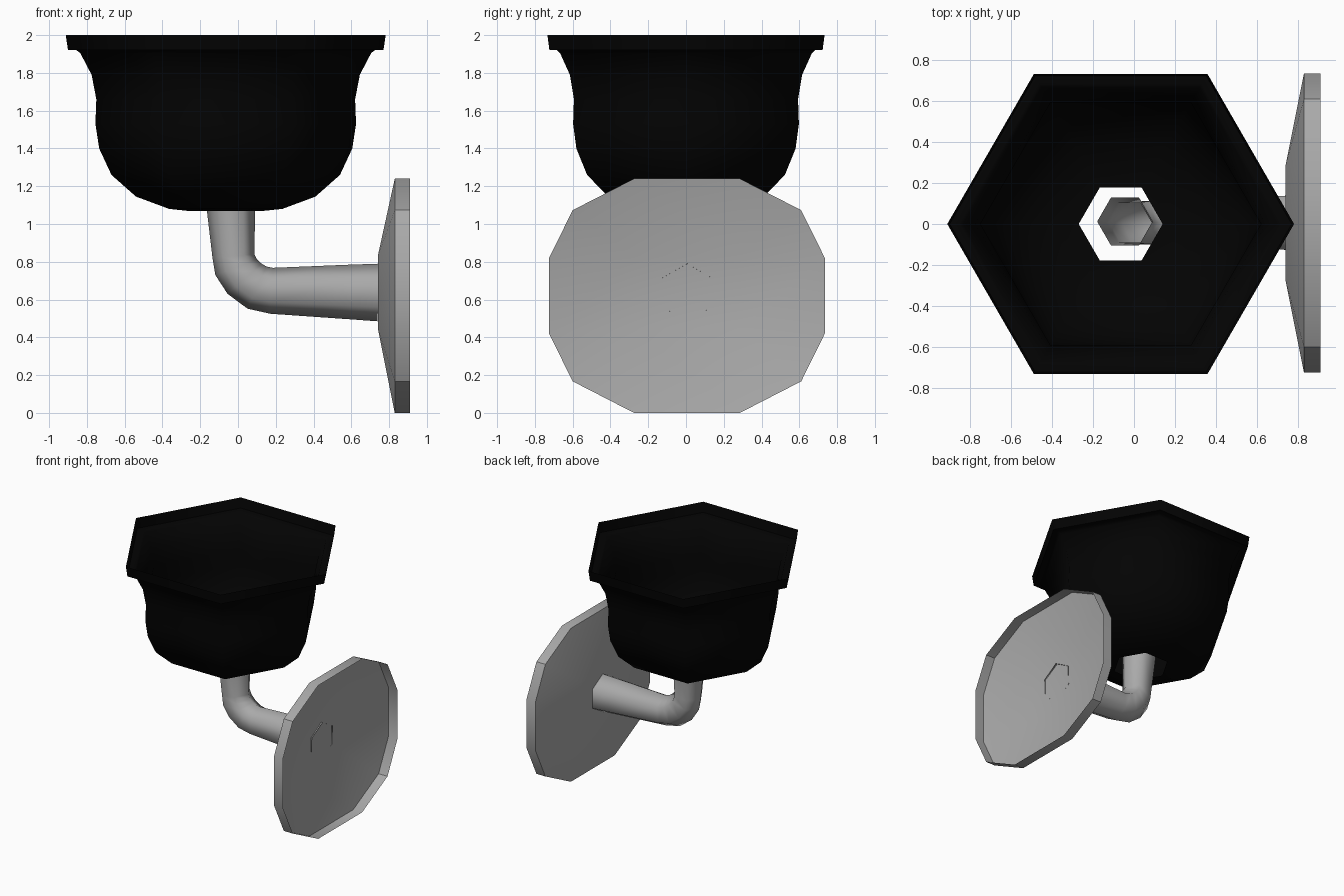
import bpy, bmesh, math
from mathutils import Vector

if "Cube" in bpy.data.objects:
    bpy.data.objects.remove(bpy.data.objects["Cube"])


def make_object(name, bm, angle, grey):
    mesh = bpy.data.meshes.new(name)
    bm.to_mesh(mesh)
    bm.free()
    obj = bpy.data.objects.new(name, mesh)
    bpy.context.collection.objects.link(obj)
    bpy.ops.object.select_all(action='DESELECT')
    obj.select_set(True)
    bpy.context.view_layer.objects.active = obj
    bpy.ops.object.shade_smooth_by_angle(angle=math.radians(angle))
    mat = bpy.data.materials.new(name + "_colour")
    mat.diffuse_color = (grey, grey, grey, 1)
    mat.use_nodes = True
    mat.node_tree.nodes["Principled BSDF"].inputs["Base Color"].default_value = mat.diffuse_color
    mesh.materials.append(mat)
    return obj


def bridge(bm, a, b):
    n = len(a)
    for i in range(n):
        j = (i + 1) % n
        bm.faces.new((a[i], a[j], b[j], b[i]))


SIDES = 6
ANGLES = [math.tau * i / SIDES for i in range(SIDES)]

# Hexagonal open shade with a hole in the bottom: (radius, z) profile
profile = [(0.205, 1.07), (0.3, 1.08), (0.475, 1.145), (0.605, 1.26),
           (0.67, 1.4), (0.69, 1.53), (0.685, 1.66), (0.71, 1.79),
           (0.77, 1.905), (0.79, 1.92), (0.835, 1.92), (0.847, 2.0)]
bm = bmesh.new()
rings = [[bm.verts.new((-0.065 + r * math.cos(t), r * math.sin(t), z))
          for t in ANGLES] for r, z in profile]
for a, b in zip(rings, rings[1:]):
    bridge(bm, a, b)
make_object("lamp_shade", bm, 65, 0.001)

# Bent six-sided open tube: each ring is given by its inner and outer (x, z) corner
sections = [((0.092, 1.2), (-0.18, 1.2)), ((0.087, 0.84), (-0.135, 0.82)),
            ((0.1, 0.813), (-0.12, 0.73)), ((0.125, 0.79), (-0.055, 0.63)),
            ((0.15, 0.775), (0.05, 0.552)), ((0.185, 0.768), (0.17, 0.525)),
            ((0.6, 0.785), (0.6, 0.495)), ((0.752, 0.79), (0.738, 0.485))]
bm = bmesh.new()
rings = []
for k, (inner, outer) in enumerate(sections):
    y = 0.012 if k == 0 else 0.006
    p, q = Vector((inner[0], y, inner[1])), Vector((outer[0], y, outer[1]))
    centre, half = (p + q) / 2, (p - q) / 2
    side = Vector((0, half.length, 0))
    rings.append([bm.verts.new(centre + half * math.cos(t) + side * math.sin(t))
                  for t in ANGLES])
for a, b in zip(rings, rings[1:]):
    bridge(bm, a, b)
bmesh.ops.recalc_face_normals(bm, faces=bm.faces)
make_object("arm", bm, 65, 0.4)

# Hollow twelve-sided wall plate: raised centre, sloping border, straight rim, open back
quarter = [(0.73, 0.2), (0.605, 0.453), (0.28, 0.62)]
outline = (quarter + [(-y, z) for y, z in reversed(quarter)]
           + [(-y, -z) for y, z in quarter]
           + [(y, -z) for y, z in reversed(quarter)])
bm = bmesh.new()
rim, back = [[bm.verts.new((x, 0.005 + y, 0.62 + z)) for y, z in outline]
             for x in (0.83, 0.91)]
mid = [bm.verts.new((0.74, 0.005 + sy * 0.28, 0.64 + sz * 0.19))
       for sy, sz in ((1, 1), (-1, 1), (-1, -1), (1, -1))]
bm.faces.new(mid)
for k in range(4):
    i = 3 * k
    bm.faces.new((mid[k], rim[i], rim[i + 1], rim[i + 2]))
    bm.faces.new((mid[k], rim[i + 2], rim[(i + 3) % 12], mid[(k + 1) % 4]))
bridge(bm, rim, back)
bmesh.ops.recalc_face_normals(bm, faces=bm.faces)
make_object("wall_plate", bm, 30, 0.4)
